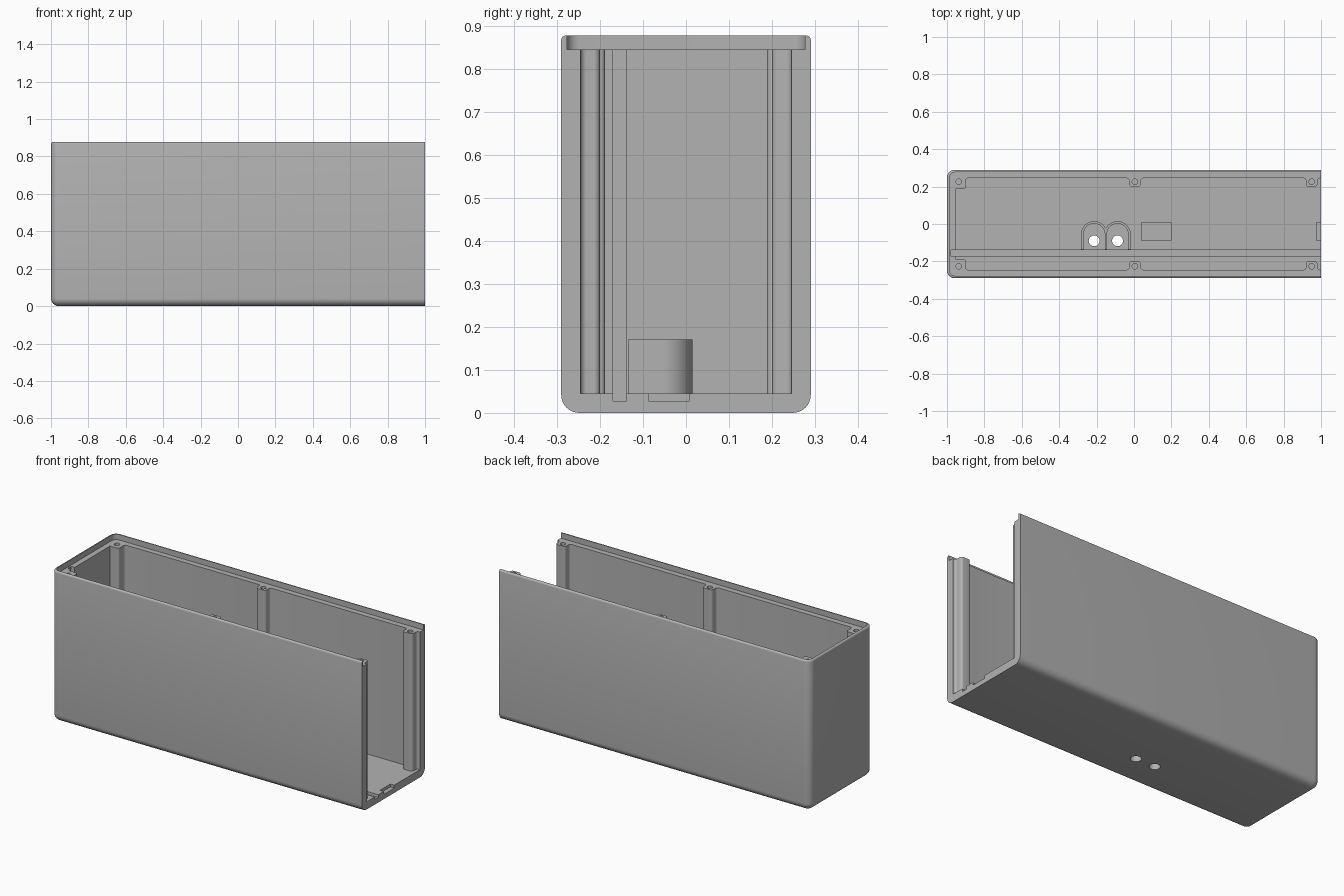
import bpy, bmesh, math
from mathutils import Vector

cube = bpy.data.objects.get("Cube")
if cube:
    bpy.data.objects.remove(cube, do_unlink=True)

HALF_Y, TOP, WALL, LEDGE = 0.29, 0.877, 0.045, 0.845
INNER_Y = HALF_Y - WALL

grey = bpy.data.materials.new("light_grey")
grey.use_nodes = True
COLOUR = (0.45, 0.45, 0.45, 1)
grey.diffuse_color = COLOUR
grey.node_tree.nodes["Principled BSDF"].inputs["Base Color"].default_value = COLOUR


def make_object(name, bm):
    bmesh.ops.recalc_face_normals(bm, faces=bm.faces)
    mesh = bpy.data.meshes.new(name)
    bm.to_mesh(mesh)
    bm.free()
    mesh.materials.append(grey)
    obj = bpy.data.objects.new(name, mesh)
    bpy.context.collection.objects.link(obj)
    return obj


def prism(name, points, z0, z1):
    bm = bmesh.new()
    face = bm.faces.new([bm.verts.new((x, y, z0)) for x, y in points])
    ext = bmesh.ops.extrude_face_region(bm, geom=[face])["geom"]
    verts = [v for v in ext if isinstance(v, bmesh.types.BMVert)]
    bmesh.ops.translate(bm, verts=verts, vec=(0, 0, z1 - z0))
    return make_object(name, bm)


def box(name, x0, x1, y0, y1, z0, z1):
    return prism(name, [(x0, y0), (x1, y0), (x1, y1), (x0, y1)], z0, z1)


def arc(cx, cy, r, start, end, steps=8):
    angles = [math.radians(start + (end - start) * i / steps) for i in range(steps + 1)]
    return [(cx + r * math.cos(a), cy + r * math.sin(a)) for a in angles]


def combine(operation, tool):
    mod = case.modifiers.new(tool.name, 'BOOLEAN')
    mod.operation, mod.solver, mod.object = operation, 'EXACT', tool
    bpy.context.view_layer.objects.active = case
    bpy.ops.object.modifier_apply(modifier=mod.name)
    bpy.data.objects.remove(tool, do_unlink=True)


def cut(tool):
    combine('DIFFERENCE', tool)


def add(tool):
    combine('UNION', tool)


# Outer body: rounded everywhere except at the open end
bm = bmesh.new()
bmesh.ops.create_cube(bm, size=1)
for v in bm.verts:
    v.co = Vector((v.co.x * 2, v.co.y * 2 * HALF_Y, (v.co.z + 0.5) * TOP))


def closed_edges(test):
    return [e for e in bm.edges if not all(v.co.x > 0.999 for v in e.verts) and test(e)]


edges = closed_edges(lambda e: not all(v.co.z > TOP - 0.001 for v in e.verts))
bmesh.ops.bevel(bm, geom=edges, offset=0.042, segments=8, profile=0.5, affect='EDGES')
edges = closed_edges(lambda e: all(v.co.z > TOP - 0.001 for v in e.verts))
bmesh.ops.bevel(bm, geom=edges, offset=0.01, segments=4, profile=0.5, affect='EDGES')
case = make_object("case", bm)

# Main cavity, open at the top and at one end
cut(box("cavity", -1 + WALL, 1.1, -INNER_Y, INNER_Y, WALL, 1))

# Screw posts: filleted ribs along both walls, square blocks in the closed corners
HALF_W, TIP, R = 0.031, 0.2, 0.014
for side in (-1, 1):
    for cx in (0.005, 0.95):
        half = [(HALF_W + R, INNER_Y + 0.02)]
        half += arc(HALF_W + R, INNER_Y - R, R, 90, 180, 6)
        half += arc(HALF_W - R, TIP + R, R, 0, -90, 6)
        outline = half + [(-x, y) for x, y in reversed(half)]
        add(prism("post", [(cx + x, side * y) for x, y in outline], 0.02, 0.86))
    corner = [(-0.97, 0.265), (-0.97, 0.188)] + arc(-0.912, 0.2, 0.012, -90, 0, 6)
    corner += arc(-0.886, INNER_Y - R, R, 180, 90, 6) + [(-0.886, 0.265)]
    add(prism("corner_post", [(x, side * y) for x, y in corner], 0.02, 0.86))

# Twin arched cups on the floor
CUPS = (-0.213, -0.088)


def arch(cx, r, y0):
    return [(cx - r, y0), (cx + r, y0)] + arc(cx, -0.055, r, 0, 180, 24)


for cx in CUPS:
    add(prism("cup", arch(cx, 0.07, -0.135), 0.035, 0.17))
for cx in CUPS:
    cut(prism("cup_inside", arch(cx, 0.057, -0.15), WALL + 0.0005, 0.3))

# Recess for the lid
lid = [(1.1, -0.277), (1.1, 0.277)]
lid += arc(-0.957, 0.247, 0.03, 90, 180) + arc(-0.957, -0.247, 0.03, 180, 270)
cut(prism("lid_recess", lid, LEDGE, 1))

# Panel groove in the floor and end wall, then floor pockets
cut(box("panel_groove", -0.978, 1.1, -0.17, -0.138, 0.028, 1))
cut(box("floor_pocket", 0.04, 0.197, -0.087, 0.008, 0.028, 0.1))
cut(box("end_pocket", 0.975, 1.1, -0.087, 0.008, 0.028, 0.1))

# Cable holes through the floor and screw holes in the posts
for cx in CUPS:
    cut(prism("cable_hole", arc(cx, -0.09, 0.029, 0, 348.75, 31), -0.1, 0.1))
for side in (-1, 1):
    for cx in (-0.937, 0.005, 0.95):
        cut(prism("screw_hole", arc(cx, side * 0.226, 0.015, 0, 345, 23), 0.6, 1))

# Smooth rounded corners, crisp edges
bpy.ops.object.select_all(action='DESELECT')
case.select_set(True)
bpy.context.view_layer.objects.active = case
bpy.ops.object.shade_smooth_by_angle(angle=math.radians(30))
